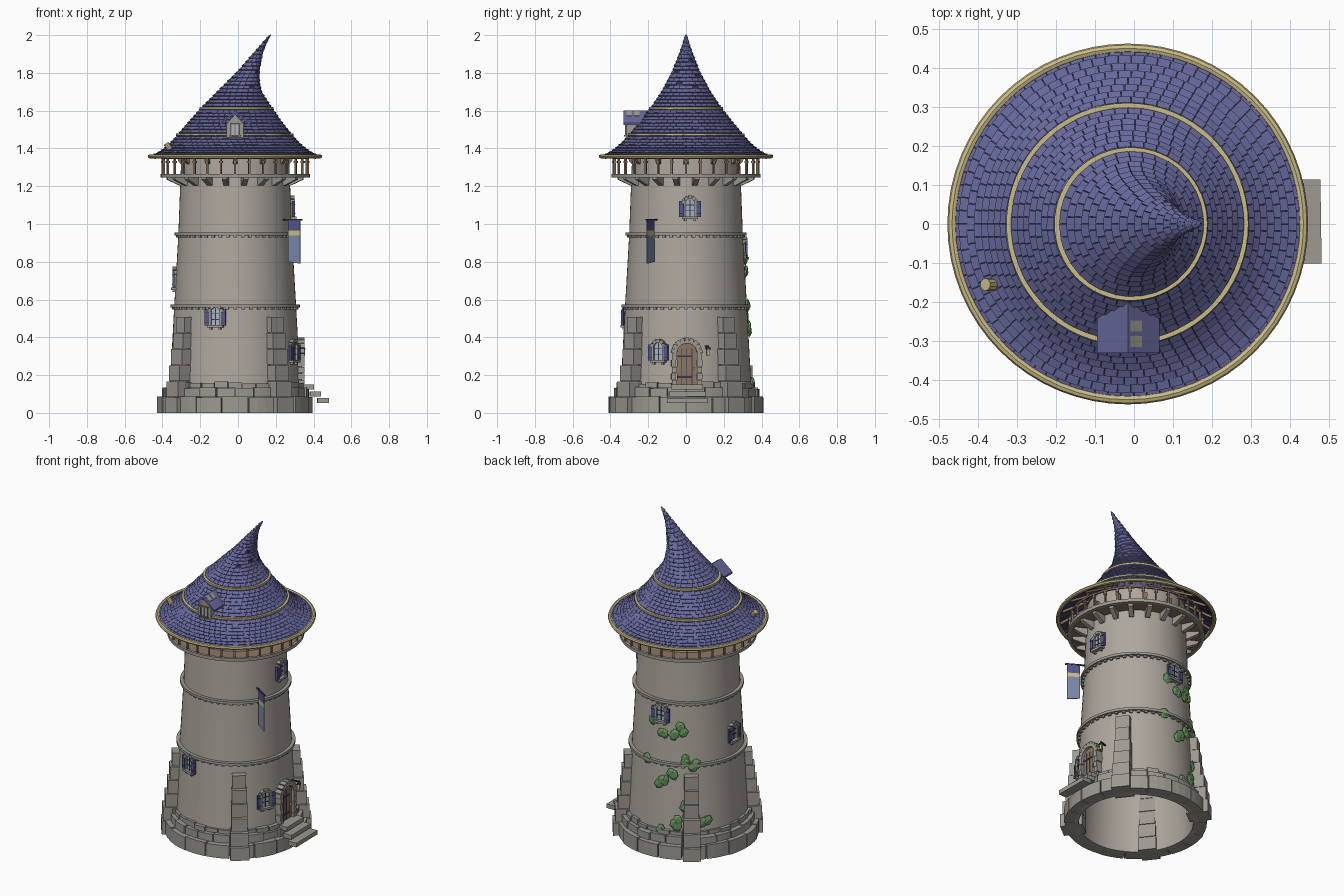
import bpy, bmesh, math, random
from mathutils import Matrix, Vector

random.seed(4)
if "Cube" in bpy.data.objects:
    bpy.data.objects.remove(bpy.data.objects["Cube"])

CX = -0.015  # tower axis
COLOURS = {
    "wall_stone": (.42, .385, .34), "trim_stone": (.34, .32, .285),
    "roof_tile": (.135, .14, .335), "dark_iron": (.035, .037, .085),
    "gold": (.60, .51, .24), "wood": (.27, .18, .125),
    "shutter_blue": (.085, .095, .28), "banner_cloth": (.2, .25, .42),
    "ivy_green": (.13, .30, .11), "glass": (.38, .46, .54)}
MATS = {}
for key, rgb in COLOURS.items():
    mat = bpy.data.materials.new(key)
    mat.use_nodes = True
    mat.diffuse_color = (*rgb, 1)
    mat.node_tree.nodes["Principled BSDF"].inputs["Base Color"].default_value = (*rgb, 1)
    MATS[key] = mat

parts = {}  # part name -> (bmesh, material, smooth)


def part(name, mat, smooth=False):
    if name not in parts:
        parts[name] = (bmesh.new(), mat, smooth)
    return parts[name][0]


def polar(az, r, z, cx=CX):
    a = math.radians(az)
    return Vector((cx + r * math.cos(a), r * math.sin(a), z))


def frame(az, r, z):
    """Local frame on the wall: x runs sideways, -y points outward."""
    return Matrix.Translation(polar(az, r, z)) @ Matrix.Rotation(math.radians(az + 90), 4, 'Z')


def interp(table, t):
    for a, b in zip(table, table[1:]):
        if t <= b[0]:
            k = (t - a[0]) / (b[0] - a[0])
            return [p + (q - p) * k for p, q in zip(a, b)]
    return list(table[-1])


def loft(bm, front, back):
    """Solid between two matching outlines."""
    f = [bm.verts.new(p) for p in front]
    b = [bm.verts.new(p) for p in back]
    n = len(f)
    bm.faces.new(f)
    bm.faces.new(b[::-1])
    for i in range(n):
        bm.faces.new((f[i], b[i], b[(i + 1) % n], f[(i + 1) % n]))


def plate(name, mat, m, pts, y0, y1):
    loft(part(name, mat), [m @ Vector((x, y0, z)) for x, z in pts],
         [m @ Vector((x, y1, z)) for x, z in pts])


def box(name, mat, m, x, z, w, h, y0, y1, turn=0):
    m = m @ Matrix.Translation((x, 0, z)) @ Matrix.Rotation(turn, 4, 'Y')
    plate(name, mat, m, [(-w/2, -h/2), (w/2, -h/2), (w/2, h/2), (-w/2, h/2)], y0, y1)


def radial(name, mat, az, pts, w):
    """Outline in (radius, z), given a sideways width."""
    side = (polar(az + 90, 1, 0) - polar(0, 0, 0)) * w / 2
    loft(part(name, mat), [polar(az, r, z) - side for r, z in pts],
         [polar(az, r, z) + side for r, z in pts])


def rect(r0, r1, z0, z1):
    return [(r0, z0), (r1, z0), (r1, z1), (r0, z1)]


def lathe(name, mat, pts, seg=64, cx=CX):
    bm = part(name, mat, True)
    rings = [[bm.verts.new(polar(360 * i / seg, r, z, cx)) for r, z in pts] for i in range(seg)]
    n = len(pts)
    for i in range(seg):
        a, b = rings[i], rings[(i + 1) % seg]
        for j in range(n):
            bm.faces.new((a[j], b[j], b[(j + 1) % n], a[(j + 1) % n]))


def arc_blocks(name, mat, n, r0, r1, z0, z1, jitter, skip=0):
    """Ring of separate masonry blocks."""
    for i in range(n):
        a0, a1 = 360 * i / n + .4, 360 * (i + 1) / n - .4
        mid = (a0 + a1) / 2
        if min(mid, 360 - mid) < skip:
            continue
        ro, zt = r1 + random.uniform(-jitter, jitter), z1 + random.uniform(-jitter, jitter)
        steps = [a0 + (a1 - a0) * k / 3 for k in range(4)]
        outline = [(ro, a) for a in steps] + [(r0, a) for a in reversed(steps)]
        loft(part(name, mat), [polar(a, r, z0) for r, a in outline],
             [polar(a, r, zt) for r, a in outline])


# Wall, with a hollow inside
WALL = [(0, .355), (.15, .345), (.56, .323), (.94, .301), (1.42, .283)]
wall_r = lambda z: interp(WALL, z)[1]
lathe("tower_wall", "wall_stone",
      [(r, z) for z, r in WALL] + [(r - .025, z) for z, r in reversed(WALL)])

# Foundation courses
arc_blocks("foundation_lower", "trim_stone", 18, .33, .41, 0, .085, .004)
arc_blocks("foundation_middle", "trim_stone", 24, .33, .385, .085, .132, .005)
arc_blocks("foundation_upper", "trim_stone", 30, .33, .364, .132, .16, .007, 13)

# Stepped buttresses
for az in (-52, 38, 128, 218):
    for i in range(6):
        z0, z1, k = .085 * i, .085 * (i + 1) - .003, i / 5
        out = .432 - .066 * k + random.uniform(-.004, .004)
        radial("buttress", "trim_stone", az, rect(.305, out, z0, z1),
               .108 - .03 * k + random.uniform(-.004, .004))

# String courses with dentils
for z in (.565, .945):
    r = wall_r(z)
    lathe("string_course", "trim_stone", rect(r - .01, r + .02, z - .006, z + .01))
    for i in range(48):
        radial("dentil", "trim_stone", i * 7.5, rect(r - .01, r + .012, z - .017, z - .006), .018)

# Gallery: deck, corbels, posts and rail
lathe("gallery_deck", "wood", rect(.27, .388, 1.25, 1.262))
lathe("gallery_rim", "trim_stone", rect(.378, .395, 1.246, 1.266))
lathe("gallery_head_rail", "wood", rect(.38, .39, 1.343, 1.353))
for i in range(20):
    az = 18 * i + 9
    radial("corbel", "trim_stone", az, [(.27, 1.20), (.30, 1.205), (.365, 1.235), (.365, 1.25), (.27, 1.25)], .028)
    radial("rafter", "wood", az, [(.28, 1.43), (.28, 1.445), (.44, 1.352), (.43, 1.343)], .012)
for i in range(32):
    az = 11.25 * i
    radial("gallery_post", "wood", az, rect(.380, .390, 1.26, 1.35), .010)
    radial("post_cap", "wood", az, rect(.377, .393, 1.322, 1.334), .017)
for i in range(12):
    radial("wall_bracket", "wood", 30 * i, [(.27, 1.30), (.30, 1.33), (.31, 1.36), (.27, 1.36)], .025)

# Roof shape: z, centre x, half width in x, half width in y
ROOF = [(1.355, -.016, .448, .448), (1.375, -.016, .405, .405), (1.40, -.016, .368, .368),
        (1.43, -.017, .335, .335), (1.47, -.017, .300, .300), (1.53, -.015, .25, .25),
        (1.61, -.008, .186, .186), (1.70, .008, .113, .126), (1.76, .033, .078, .095),
        (1.80, .053, .058, .074), (1.85, .079, .040, .053), (1.90, .106, .022, .033),
        (1.95, .137, .010, .015), (2.0, .172, .001, .001)]


def roof_point(z, az, lift=0):
    _, cx, rx, ry = interp(ROOF, z)
    a = math.radians(az)
    return Vector((cx + (rx + .6 * lift) * math.cos(a), (ry + .6 * lift) * math.sin(a), z + .7 * lift))


# Course heights, evenly spaced along the slope
along = [(0, ROOF[0][0])]
for p, q in zip(ROOF, ROOF[1:]):
    along.append((along[-1][0] + math.hypot(q[0] - p[0], q[3] - p[3]), q[0]))
COURSES = 36
levels = [interp(along, along[-1][0] * i / COURSES)[1] for i in range(COURSES)] + [2.0]

# Dark roof shell below the tiles
bm = part("roof_shell", "dark_iron", True)
rings = [[bm.verts.new(roof_point(z, 7.5 * i)) for i in range(48)] for z in levels]
for a, b in zip(rings, rings[1:]):
    for i in range(48):
        j = (i + 1) % 48
        bm.faces.new((a[i], a[j], b[j], b[i]))

# Overlapping tiles, a few of them missing near the bend
bm = part("roof_tiles", "roof_tile")
for c in range(COURSES):
    z0, z1 = levels[c], levels[c + 1]
    n = max(12, int(math.tau * interp(ROOF, z0)[3] / .034))
    for i in range(n):
        a0 = 360 * (i + .5 * (c % 2)) / n
        a1 = a0 + 360 / n * .95
        away = abs((a0 + 180) % 360 - 180)
        if 1.7 < z0 < 1.87 and away < 75 and random.random() < .16:
            continue
        lip, top = .009 + random.uniform(-.001, .001), .0035
        loft(bm, [roof_point(z0, a0, lip), roof_point(z0, a1, lip), roof_point(z1, a1, top), roof_point(z1, a0, top)],
             [roof_point(z0, a0), roof_point(z0, a1), roof_point(z1, a1), roof_point(z1, a0)])

# Gold roof bands and eave
for z in (1.47, 1.61):
    _, cx, r, _ = interp(ROOF, z)
    lathe("roof_band", "gold", rect(r - .012, r + .010, z - .003, z + .010), 64, cx)
lathe("eave_ring", "gold", [(.450 + .012 * math.cos(k * math.pi / 4), 1.358 + .011 * math.sin(k * math.pi / 4))
                            for k in range(8)], 64, -.016)

# Vent pipe
bmesh.ops.create_cone(part("vent_pipe", "gold"), cap_ends=True, segments=10, radius1=.016, radius2=.016, depth=.045,
                      matrix=Matrix.Translation((-.368, -.155, 1.408)) @ Matrix.Rotation(math.radians(-35), 4, 'Y'))

# Dormer
m = frame(-90, .315, 1.47)
plate("dormer_body", "trim_stone", m, [(-.045, -.02), (.045, -.02), (.045, .06), (0, .112), (-.045, .06)], 0, .11)
for s in (-1, 1):
    plate("dormer_roof", "roof_tile", m, [(0, .13), (s * .08, .065), (s * .08, .055), (0, .117)], -.016, .115)
    box("dormer_frame", "wood", m, s * .022, .03, .007, .06, -.008, .01)
for y in (.0, .04):
    plate("dormer_bare_patch", "trim_stone", m, [(.006, .128), (.036, .104), (.036, .099), (.006, .123)], y, y + .028)
box("dormer_pane", "glass", m, 0, .03, .04, .055, -.003, .01)
box("dormer_frame", "wood", m, 0, .03, .005, .055, -.006, .01)
box("dormer_frame", "wood", m, 0, .062, .055, .008, -.009, .01)
box("dormer_frame", "wood", m, 0, -.002, .06, .008, -.012, .01)


def voussoirs(name, m, zc, radius, n, w, h, y0):
    for k in range(n):
        t = math.pi * ((k + .5) / n - .5)
        box(name, "trim_stone", m, radius * math.sin(t), zc + radius * math.cos(t), w, h, y0, .03, t)


# Windows with shutters
for az, z in ((-108, .51), (4, 1.085), (-25, .325), (180, .71), (95, .87)):
    m = frame(az, wall_r(z), z)
    arch = [(.025 * math.cos(math.pi * k / 6), .025 + .025 * math.sin(math.pi * k / 6)) for k in range(7)]
    plate("window_pane", "glass", m, [(-.025, -.045), (.025, -.045)] + arch, -.006, .02)
    box("window_bar", "dark_iron", m, 0, 0, .004, .09, -.01, .01)
    for h in (-.015, .015):
        box("window_bar", "dark_iron", m, 0, h, .05, .004, -.01, .01)
    voussoirs("window_arch", m, .022, .034, 5, .019, .018, -.018)
    box("window_sill", "trim_stone", m, 0, -.052, .085, .014, -.026, .02)
    for s in (-1, 1):
        box("window_jamb", "trim_stone", m, s * .029, -.01, .009, .075, -.016, .02)
        box("window_corbel", "trim_stone", m, s * .025, -.063, .012, .012, -.018, .02)
        box("shutter", "shutter_blue", m, s * .046, -.005, .024, .085, -.018, -.006)
        for h in (-.03, .02):
            box("shutter_strap", "dark_iron", m, s * .046, h, .024, .004, -.020, -.006)

# Door with arch, straps and knob
m = frame(.8, .345, .14)
arch = [(.053 * math.cos(math.pi * k / 10), .175 + .053 * math.sin(math.pi * k / 10)) for k in range(11)]
plate("door", "wood", m, [(-.053, 0), (.053, 0)] + arch, -.006, .04)
for x in (-.027, 0, .027):
    box("door_groove", "dark_iron", m, x, .1, .003, .2, -.008, .01)
for h in (.05, .16):
    box("door_strap", "dark_iron", m, -.012, h, .08, .008, -.010, .01)
box("door_knob", "gold", m, .038, .095, .010, .012, -.018, .01)
voussoirs("door_arch", m, .175, .068, 9, .023, .03, -.022)
for s in (-1, 1):
    for k in range(5):
        box("door_jamb", "trim_stone", m, s * (.066 + .004 * (k % 2)), .0175 + .035 * k, .026, .033, -.022, .03)

# Entrance steps
for r0, r1, z, w in ((.35, .415, .125, .17), (.395, .452, .088, .195), (.435, .494, .053, .215)):
    radial("entrance_step", "trim_stone", .8, rect(r0, r1, z, z + .026), w)

# Lantern beside the door
radial("lantern_bracket", "dark_iron", 18, rect(.32, .385, .35, .357), .008)
radial("lantern_light", "gold", 18, rect(.370, .386, .305, .335), .016)
radial("lantern_cap", "dark_iron", 18, [(.366, .335), (.390, .335), (.381, .35), (.375, .35)], .024)

# Banner on a pole
radial("banner_pole", "dark_iron", -31, rect(.29, .412, 1.018, 1.026), .008)
radial("banner_head", "shutter_blue", -31, rect(.328, .402, .965, 1.02), .005)
radial("banner_stripe", "gold", -31, rect(.328, .402, .94, .965), .005)
radial("banner_body", "banner_cloth", -31, [(.328, .80), (.402, .79), (.402, .94), (.328, .94)], .005)

# Ivy: azimuth and height of each cluster
IVY = ((86, .81), (100, .74), (118, .785), (108, .75), (80, .55), (96, .45), (110, .51), (126, .59),
       (133, .57), (102, .47), (95, .17), (116, .18), (121, .31), (140, .22), (113, .21))
for az, z in IVY:
    for k in range(2):
        a, h = az + random.uniform(-4, 4), z + random.uniform(-.02, .02)
        s = random.uniform(.024, .034)
        r = wall_r(h) + .008 + max(0, .17 - h) * .3
        leaf = frame(a, r, h) @ Matrix.Rotation(random.uniform(-.6, .6), 4, 'Y') @ Matrix.Diagonal((s, .013, s * 1.15, 1))
        bmesh.ops.create_icosphere(part("ivy_leaves", "ivy_green"), subdivisions=1, radius=1, matrix=leaf)

# Turn every part into an object
for name, (bm, mat, smooth) in parts.items():
    bmesh.ops.recalc_face_normals(bm, faces=bm.faces)
    me = bpy.data.meshes.new(name)
    bm.to_mesh(me)
    bm.free()
    me.materials.append(MATS[mat])
    if smooth:
        me.polygons.foreach_set("use_smooth", [True] * len(me.polygons))
        me.set_sharp_from_angle(angle=math.radians(35))
    bpy.context.collection.objects.link(bpy.data.objects.new(name, me))
